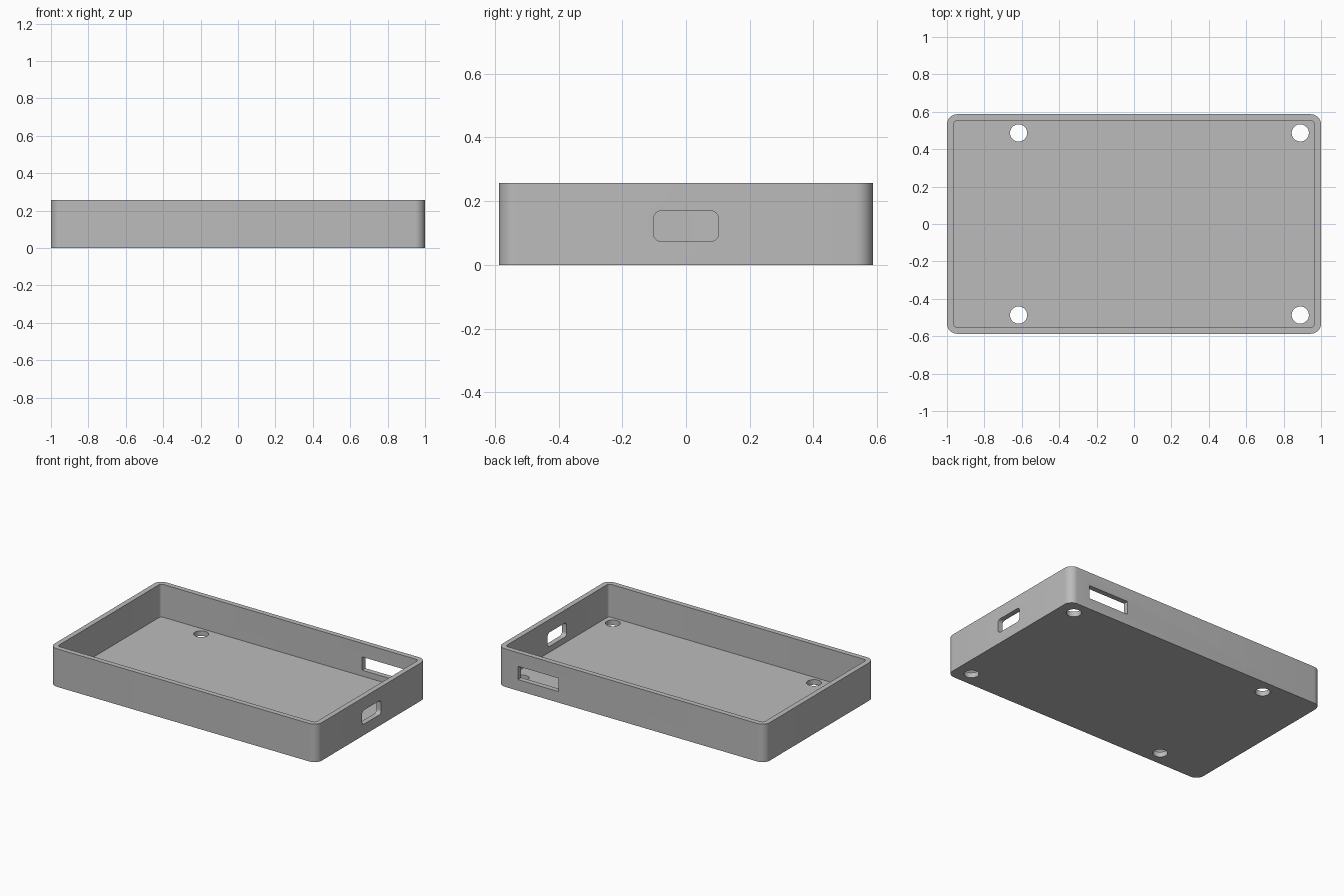
import bpy
import bmesh
from math import cos, sin, pi
from mathutils import Matrix, Vector

cube = bpy.data.objects.get("Cube")
if cube:
    bpy.data.objects.remove(cube, do_unlink=True)

LENGTH, WIDTH, HEIGHT = 2.0, 1.174, 0.257
WALL, RADIUS = 0.035, 0.055

grey = bpy.data.materials.new("plain grey")
grey.use_nodes = True
grey.diffuse_color = (0.5, 0.5, 0.5, 1)
grey.node_tree.nodes["Principled BSDF"].inputs["Base Color"].default_value = (0.5, 0.5, 0.5, 1)


def rounded_outline(w, h, r, steps=8):
    """Rounded rectangle as a counter-clockwise list of points."""
    if r == 0:
        steps = 0
    points = []
    for i, (sx, sy) in enumerate([(1, 1), (-1, 1), (-1, -1), (1, -1)]):
        for k in range(steps + 1):
            a = (i + k / max(steps, 1)) * pi / 2
            points.append((sx * (w / 2 - r) + r * cos(a),
                           sy * (h / 2 - r) + r * sin(a)))
    return points


def prism(name, outline, depth, matrix):
    """Extrude an outline along its local z and place it."""
    bm = bmesh.new()
    face = bm.faces.new([bm.verts.new((x, y, 0)) for x, y in outline])
    top = bmesh.ops.extrude_face_region(bm, geom=[face])["geom"]
    verts = [v for v in top if isinstance(v, bmesh.types.BMVert)]
    bmesh.ops.translate(bm, verts=verts, vec=Vector((0, 0, depth)))
    bmesh.ops.transform(bm, matrix=matrix, verts=bm.verts)
    bmesh.ops.recalc_face_normals(bm, faces=bm.faces)
    mesh = bpy.data.meshes.new(name)
    bm.to_mesh(mesh)
    bm.free()
    mesh.materials.append(grey)
    obj = bpy.data.objects.new(name, mesh)
    bpy.context.collection.objects.link(obj)
    return obj


def place(x, y, z):
    return Matrix.Translation((x, y, z))


# Solid tray body
tray = prism("tray", rounded_outline(LENGTH, WIDTH, RADIUS), HEIGHT, place(0, 0, 0))

# Inner cavity
cutters = [prism("cavity_cutter",
                 rounded_outline(LENGTH - 2 * WALL, WIDTH - 2 * WALL, RADIUS - WALL),
                 HEIGHT, place(0, 0, WALL))]

# Four round screw holes in the floor
circle = [(0.046 * cos(i * pi / 16), 0.046 * sin(i * pi / 16)) for i in range(32)]
for x in (-0.617, 0.889):
    for y in (-0.487, 0.487):
        cutters.append(prism("screw_hole_cutter", circle, 0.1, place(x, y, -0.05)))

# Rounded port opening in the short side wall
side_turn = Matrix.Rotation(pi / 2, 4, "Z") @ Matrix.Rotation(pi / 2, 4, "X")
cutters.append(prism("side_port_cutter", rounded_outline(0.204, 0.095, 0.024), 0.2,
                     place(0.9, 0, 0.122) @ side_turn))

# Square-cornered slot in the back wall
cutters.append(prism("back_slot_cutter", rounded_outline(0.304, 0.09, 0), 0.2,
                     place(0.695, 0.68, 0.12) @ Matrix.Rotation(pi / 2, 4, "X")))

# Cut the openings
bpy.context.view_layer.objects.active = tray
for cutter in cutters:
    cutter.hide_render = True
    mod = tray.modifiers.new("cut", "BOOLEAN")
    mod.operation = "DIFFERENCE"
    mod.solver = "EXACT"
    mod.object = cutter
    bpy.ops.object.modifier_apply(modifier=mod.name)
    bpy.data.objects.remove(cutter, do_unlink=True)

# Smooth the round corners, keep the edges sharp
bpy.ops.object.select_all(action="DESELECT")
tray.select_set(True)
bpy.ops.object.shade_smooth_by_angle(angle=pi / 6)
